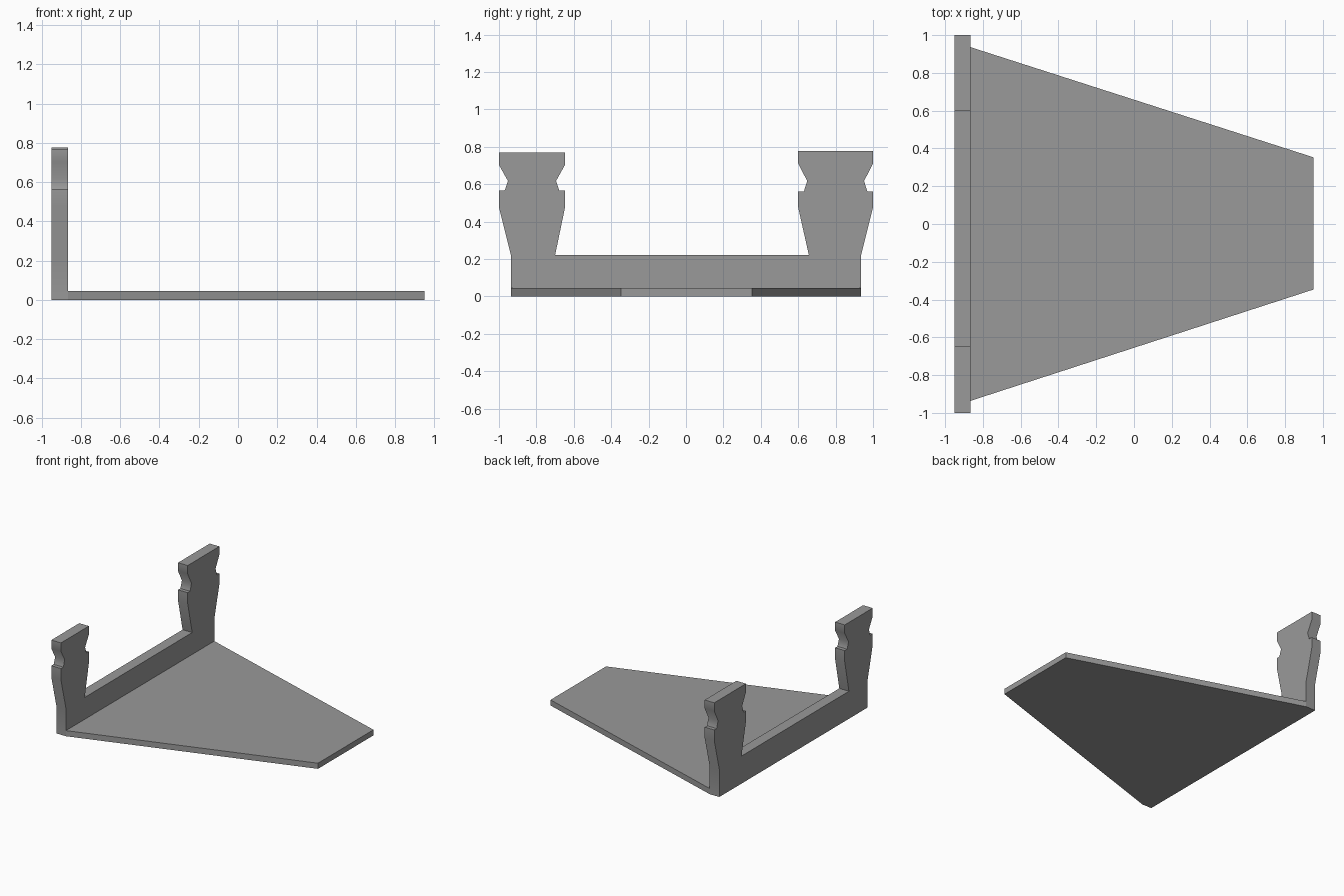
import bpy, bmesh, math

cube = bpy.data.objects.get("Cube")
if cube:
    bpy.data.objects.remove(cube, do_unlink=True)

grey = bpy.data.materials.new("plain grey")
grey.use_nodes = True
colour = (0.32, 0.32, 0.32, 1)
grey.diffuse_color = colour
grey.node_tree.nodes["Principled BSDF"].inputs["Base Color"].default_value = colour

BACK, FACE, TIP = -0.95, -0.865, 0.95   # wall back, wall face, plate tip
HALF, RAIL = 0.936, 0.22                # half width and height of the low wall


def prism(name, outline, offset):
    """Extrude a closed planar outline into a solid."""
    bm = bmesh.new()
    face = bm.faces.new([bm.verts.new(p) for p in outline])
    grown = bmesh.ops.extrude_face_region(bm, geom=[face])["geom"]
    bmesh.ops.translate(bm, vec=offset,
                        verts=[v for v in grown if isinstance(v, bmesh.types.BMVert)])
    bmesh.ops.recalc_face_normals(bm, faces=bm.faces)
    mesh = bpy.data.meshes.new(name)
    bm.to_mesh(mesh)
    bm.free()
    mesh.materials.append(grey)
    obj = bpy.data.objects.new(name, mesh)
    bpy.context.collection.objects.link(obj)
    bpy.ops.object.select_all(action="DESELECT")
    obj.select_set(True)
    bpy.context.view_layer.objects.active = obj
    bpy.ops.object.shade_smooth_by_angle(angle=math.radians(55))
    return obj


def edge_profile(side, y, foot, top, ledge):
    """One notched post edge from foot to top; side is its outward direction."""
    return [(foot, RAIL), (y, 0.475), (y, ledge), (y - side * 0.03, ledge),
            (y - side * 0.048, 0.617), (y, top - 0.067), (y, top)]


# Upright wall with its two notched posts, as one continuous outline
back_outer = edge_profile(1, 1.0, HALF, 0.777, 0.56)
back_inner = edge_profile(-1, 0.60, 0.657, 0.777, 0.56)
front_inner = edge_profile(1, -0.647, -0.70, 0.77, 0.565)
front_outer = edge_profile(-1, -1.0, -HALF, 0.77, 0.565)
wall = ([(-HALF, 0), (HALF, 0)] + back_outer + back_inner[::-1]
        + front_inner + front_outer[::-1])
prism("upright_wall", [(BACK, y, z) for y, z in wall], (FACE - BACK, 0, 0))

# Tapered floor plate
plate = [(FACE, -HALF), (TIP, -0.347), (TIP, 0.353), (FACE, HALF)]
prism("floor_plate", [(x, y, 0) for x, y in plate], (0, 0, 0.045))
